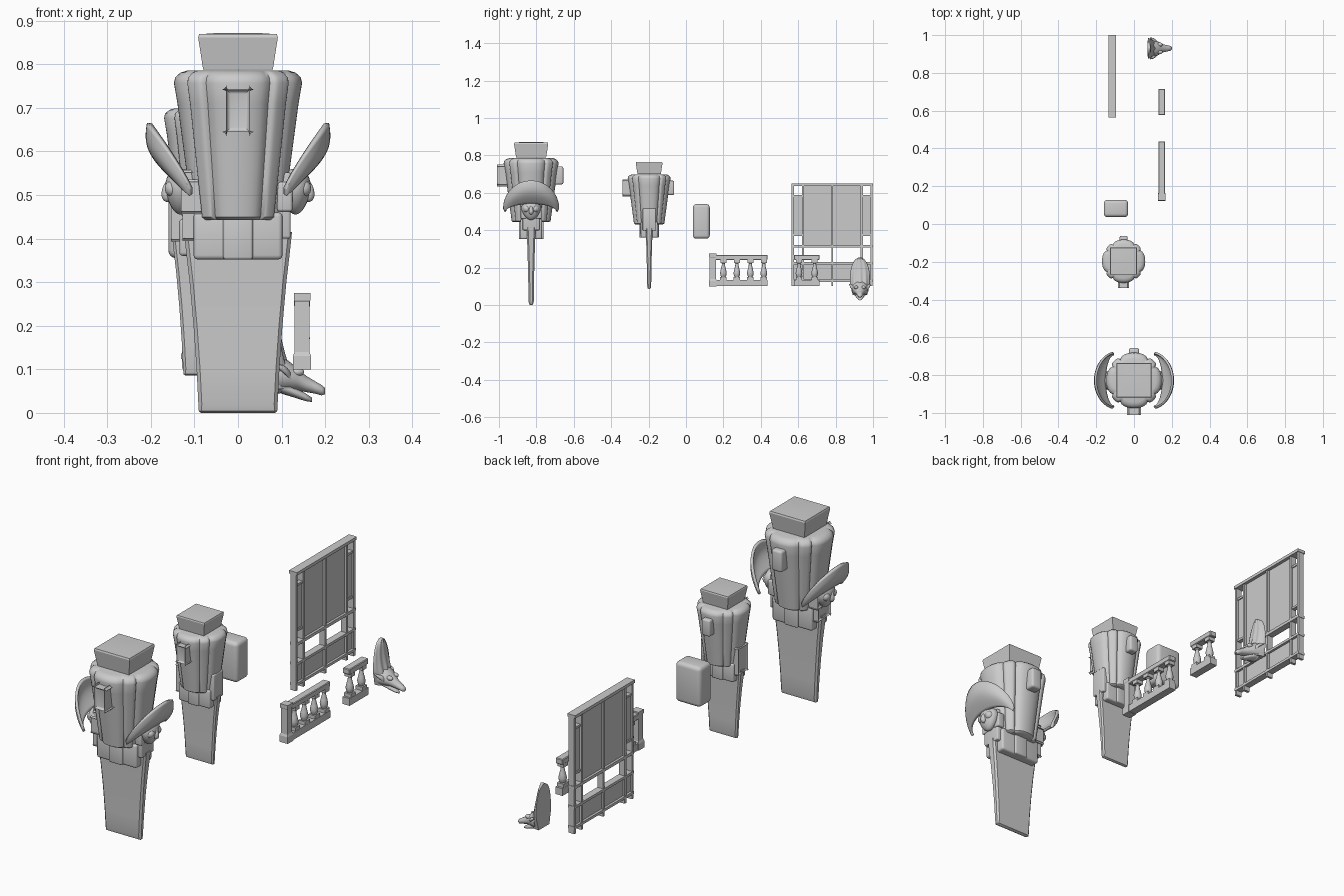
import bpy, bmesh
from math import sin, cos, pi, radians, sqrt

if "Cube" in bpy.data.objects:
    bpy.data.objects.remove(bpy.data.objects["Cube"])

def make(name, rings, cap=True, angle=35):
    """Skin a list of closed rings of points."""
    bm = bmesh.new()
    vs = [[bm.verts.new(p) for p in r] for r in rings]
    n = len(rings[0])
    for a, b in zip(vs, vs[1:]):
        for i in range(n):
            j = (i + 1) % n
            bm.faces.new((a[i], a[j], b[j], b[i]))
    if cap:
        bm.faces.new(vs[0][::-1])
        bm.faces.new(vs[-1])
    bmesh.ops.recalc_face_normals(bm, faces=bm.faces)
    return finish(name, bm, angle)

def finish(name, bm, angle=35):
    me = bpy.data.meshes.new(name)
    bm.to_mesh(me)
    bm.free()
    ob = bpy.data.objects.new(name, me)
    bpy.context.collection.objects.link(ob)
    bpy.ops.object.select_all(action='DESELECT')
    ob.select_set(True)
    bpy.context.view_layer.objects.active = ob
    bpy.ops.object.shade_smooth_by_angle(angle=radians(angle))
    return ob

def box(name, x0, x1, y0, y1, z0, z1, bevel=0, seg=3):
    bm = bmesh.new()
    bmesh.ops.create_cube(bm, size=1)
    for v in bm.verts:
        v.co = ((x0 + x1) / 2 + v.co.x * (x1 - x0), (y0 + y1) / 2 + v.co.y * (y1 - y0),
                (z0 + z1) / 2 + v.co.z * (z1 - z0))
    if bevel:
        bmesh.ops.bevel(bm, geom=bm.edges[:], offset=bevel, segments=seg, profile=0.5, affect='EDGES')
    return finish(name, bm)

def grid(name, f, nu, nv, thick):
    """Solidified sheet from a surface function."""
    bm = bmesh.new()
    vs = [[bm.verts.new(f(i / nu, j / nv)) for j in range(nv + 1)] for i in range(nu + 1)]
    for i in range(nu):
        for j in range(nv):
            bm.faces.new((vs[i][j], vs[i + 1][j], vs[i + 1][j + 1], vs[i][j + 1]))
    ob = finish(name, bm, 50)
    m = ob.modifiers.new('thickness', 'SOLIDIFY')
    m.thickness, m.offset = thick, 0
    return ob

def ball(name, c, r, taper=0):
    bm = bmesh.new()
    bmesh.ops.create_uvsphere(bm, u_segments=20, v_segments=14, radius=1)
    for v in bm.verts:
        k = 1 + taper * v.co.z
        v.co = (c[0] + v.co.x * r[0] * k, c[1] + v.co.y * r[1] * k, c[2] + v.co.z * r[2])
    return finish(name, bm, 60)

def fluted_ring(r, z):
    pts = []
    bounds = [-33, 33, 57, 123, 147, 213, 237, 303, 327]
    for a, b in zip(bounds, bounds[1:]):
        for k in range(12):
            t = k / 12
            rr = r * (1 - 0.085 * abs(2 * t - 1) ** 5)
            th = radians(a + (b - a) * t)
            pts.append((rr * cos(th), rr * sin(th), z))
    return pts

def pilaster(pre):
    parts = []
    # fluted barrel
    prof = [(.095, .443), (.104, .449), (.115, .53), (.127, .62), (.139, .71), (.147, .757),
            (.144, .77), (.132, .781), (.115, .786)]
    parts.append(make(pre + '_fluted_body', [fluted_ring(r, z) for r, z in prof]))
    # square cap with domed top
    rings = [[(sx * h, sy * h, z) for sx, sy in ((-1, -1), (1, -1), (1, 1), (-1, 1))]
             for h, z in ((.08, .788), (.0915, .862), (.089, .869), (.045, .872))]
    parts.append(make(pre + '_cap', rings, angle=25))
    # wide flat tail, thin in depth, rounded at the foot
    rings = []
    for z, w, d in ((.0, .085, .003), (.004, .09, .010), (.02, .091, .014), (.1, .095, .015), (.2, .102, .017),
                    (.3, .111, .020), (.36, .118, .022), (.415, .124, .024)):
        c = min(.008, d * .6)
        rings.append([(-w, -d + c, z), (-w + c, -d, z), (w - c, -d, z), (w, -d + c, z),
                      (w, d - c, z), (w - c, d, z), (-w + c, d, z), (-w, d - c, z)])
    parts.append(make(pre + '_tail', rings))
    # collar and tabs
    parts.append(box(pre + '_collar', -.102, .102, -.058, .058, .352, .46, .01))
    parts.append(box(pre + '_front_tab', -.034, .034, -.066, .066, .352, .46, .006))
    for s in (-1, 1):
        parts.append(box(pre + '_side_tab', s * .075, s * .121, -.045, .045, .40, .552, .006))
        parts.append(box(pre + '_lug', -.027, .027, s * .12, s * .172, .645, .742, .01))
    return parts

# large and small pilasters
for o in pilaster('large'):
    o.location = (0, -.828, 0)
for o in pilaster('small'):
    o.scale = (.78, .78, .78)
    o.location = (-.055, -.197, .086)

# winged masks on the sides of the large pilaster
def hood(s):
    def f(u, v):
        a = (u * 2 - 1) * pi / 2
        c = cos(a)
        top = (.108 + .095 * c ** 1.2, .515 + .15 * c)
        low = (.108 + .045 * c, .50 + .045 * c)
        bulge = .022 * sin(pi * v) * c
        y = .145 * sin(a) * (1 - .06 * (1 - v))
        return (s * (low[0] + (top[0] - low[0]) * v + bulge), -.828 + y, low[1] + (top[1] - low[1]) * v)
    return f
for s in (-1, 1):
    grid('mask_hood', hood(s), 32, 12, .012)
    ball('mask_face', (s * .132, -.828, .508), (.034, .05, .053), .25)
    ball('mask_nose', (s * .162, -.828, .508), (.013, .012, .024), -.3)
    for t in (-1, 1):
        ball('mask_cheek', (s * .150, -.828 + t * .024, .515), (.018, .019, .019))
        box('mask_bracket', s * .09, s * .125, -.828 + t * .04 - .016, -.828 + t * .04 + .016, .462, .53, .006)

# rounded block
box('rounded_block', -.16, -.031, .037, .127, .355, .54, .018, 4)

# balustrades
def baluster(y):
    prof = [(.011, .148), (.016, .16), (.018, .172), (.014, .19), (.009, .21), (.008, .222), (.013, .227)]
    make('baluster', [[(.147 + r * cos(k * pi / 6), y + r * sin(k * pi / 6), z) for k in range(12)]
                      for r, z in prof])
    box('baluster_base', .13, .164, y - .017, y + .017, .13, .15)
    box('baluster_head', .131, .163, y - .016, y + .016, .226, .245)
def balustrade(y0, y1, ys):
    box('bottom_rail', .129, .165, y0, y1, .101, .134)
    box('top_rail', .129, .165, y0, y1, .242, .268, .003, 1)
    for y in ys:
        baluster(y)
balustrade(.155, .437, (.20, .272, .344, .416))
balustrade(.577, .715, (.604, .688))
rings = [[(.147 + sx * h, .143 + sy * h, z) for sx, sy in ((-1, -1), (1, -1), (1, 1), (-1, 1))]
         for h, z in ((.021, .1), (.021, .13), (.017, .14), (.017, .255), (.019, .258), (.019, .275))]
make('end_post', rings, angle=20)

# framed screen
X = -.115
for y, w in ((.571, .006), (.625, .006), (.782, .005), (.94, .006), (.992, .006)):
    box('screen_upright', X - .014, X + .014, y - w, y + w, .102, .64)
box('screen_top_rail', X - .02, X + .02, .565, 1.0, .636, .65)
for z, h in ((.315, .007), (.224, .006), (.13, .006)):
    box('screen_rail', X - .016, X + .016, .565, 1.0, z - h, z + h)
box('screen_main_panel', X - .005, X + .005, .625, .94, .315, .64)
box('screen_lower_panel', X - .005, X + .005, .571, .992, .13, .224)
for a, b in ((.571, .625), (.94, .992)):
    box('screen_side_panel', X - .005, X + .005, a, b, .375, .583)
    for z in (.375, .583):
        box('screen_side_bar', X - .01, X + .01, a, b, z - .005, z + .005)

# beast head with an upright ribbed crest
YC = .93
rings = []
for i in range(19):
    t = i / 18
    z = .055 + .2 * t
    w = .054 * sqrt(max(0, 1 - (max(0, t - .35) / .655) ** 2.4)) * (.72 + .28 * min(1, t / .3))
    front = .088 + .045 * (1 - t) ** 2.2
    ring = []
    for k in range(33):
        a = -pi / 2 + pi * k / 32
        rib = 1 + .10 * cos(10 * a)
        ring.append((.072 + (front - .072) * cos(a) * rib + .012 * t * (1 - t), YC + w * sin(a), z))
    rings.append(ring)
make('beast_crest', rings, angle=60)
rings = []
for x, z, w, h in ((.09, .088, .047, .045), (.115, .085, .042, .035), (.135, .078, .032, .026),
                   (.155, .067, .021, .019), (.178, .058, .016, .014), (.192, .052, .013, .012), (.2, .05, .007, .007)):
    rings.append([(x, YC + w * cos(k * pi / 10), z + h * sin(k * pi / 10)) for k in range(20)])
make('beast_snout', rings, angle=60)
rings = []
for x, z, w, h in ((.1, .06, .03, .016), (.13, .047, .022, .012), (.155, .036, .014, .009), (.17, .03, .006, .005)):
    rings.append([(x, YC + w * cos(k * pi / 8), z + h * sin(k * pi / 8)) for k in range(16)])
make('beast_jaw', rings, angle=60)
for s in (-1, 1):
    ball('beast_brow', (.135, YC + s * .02, .094), (.017, .011, .010))
    rings = []
    for x, y, z, r in ((.12, .03, .085, .012), (.105, .045, .1, .009), (.085, .055, .11, .003)):
        rings.append([(x, YC + s * y + r * cos(k * pi / 4), z + r * sin(k * pi / 4)) for k in range(8)])
    make('beast_ear', rings, angle=60)
